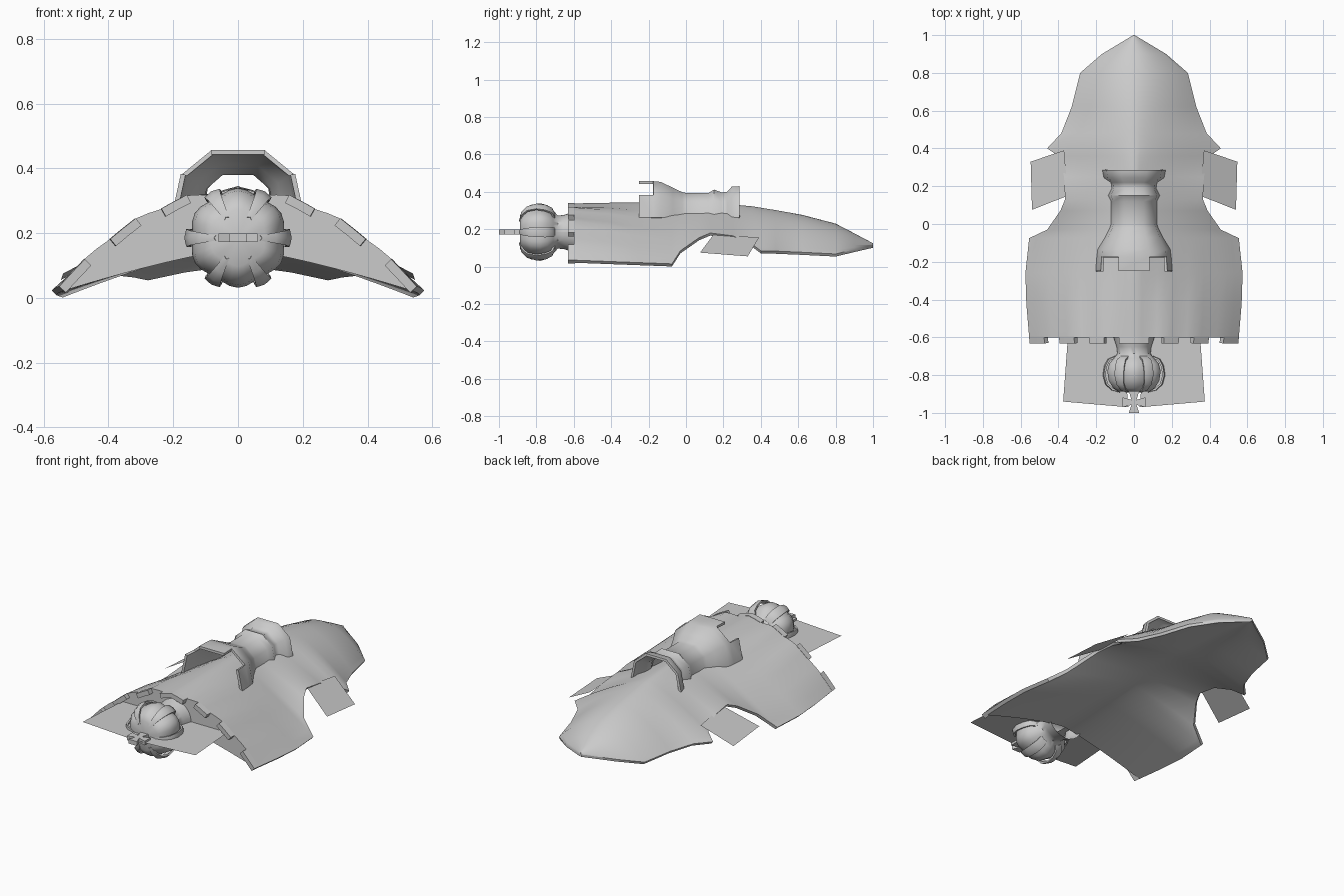
import bpy
from math import sin, cos, pi, radians
from mathutils import Vector

if "Cube" in bpy.data.objects:
    bpy.data.objects.remove(bpy.data.objects["Cube"])


def make(name, verts, faces, thick=0.0, angle=35):
    """Mesh object, optionally thickened inward, smooth with sharp creases."""
    me = bpy.data.meshes.new(name)
    me.from_pydata(verts, [], faces)
    ob = bpy.data.objects.new(name, me)
    bpy.context.collection.objects.link(ob)
    bpy.ops.object.select_all(action='DESELECT')
    bpy.context.view_layer.objects.active = ob
    ob.select_set(True)
    if thick:
        m = ob.modifiers.new("thickness", 'SOLIDIFY')
        m.thickness, m.offset = thick, -1
        bpy.ops.object.modifier_apply(modifier=m.name)
    bpy.ops.object.shade_smooth_by_angle(angle=radians(angle))
    return ob


def grid(name, rows, keep=lambda i, j: True, extra=(), **kw):
    """Skin a list of equally long point rows."""
    n = len(rows[0])
    faces = [(i*n+j, i*n+j+1, (i+1)*n+j+1, (i+1)*n+j)
             for i in range(len(rows)-1) for j in range(n-1) if keep(i, j)]
    return make(name, [p for r in rows for p in r], faces + list(extra), **kw)


# Draped body: y, half width, edge height, crest height, roundness, underside crest
stations = [(-.60, .555, .035, .33, 2.1, .15), (-.42, .57, .028, .337, 1.7, .155),
            (-.26, .575, .022, .343, 1.35, .16), (-.075, .555, .015, .345, 1.2, .165),
            (-.03, .46, .085, .345, 1.1, .17), (.07, .39, .155, .342, 1.0, .175),
            (.13, .365, .18, .34, 1.0, .18), (.25, .37, .165, .332, 1.1, .175),
            (.36, .40, .115, .322, 1.25, .165), (.4, .46, .085, .315, 1.35, .16),
            (.48, .385, .083, .302, 1.5, .155), (.62, .33, .077, .277, 1.7, .145),
            (.8, .285, .068, .23, 1.9, .13), (.9, .17, .092, .178, 2, .12),
            (1.0, .003, .115, .125, 2, .113)]
SEG = 28
US = [2*k/SEG - 1 for k in range(SEG + 1)]


def top_row(y, w, e, t, p):
    fold = .008 * max(0, min(1, (-y - .2) / .4))
    return [(u*w, y, e + (t - e)*(1 - abs(u)**p) + fold*cos(u*7*pi)*(1 - u*u)) for u in US]


rows = []
for y, w, e, t, p, b in stations:
    lo = e - .014
    under = [(u*w*.975, y, lo + (b - lo)*(1 - abs(u)**1.3)) for u in reversed(US)]
    top = top_row(y, w, e, t, p)
    rows.append(top + under + top[:1])
n, m = len(rows[0]), SEG + 1
last = (len(stations) - 1)*n
front = [(j, 2*m-1-j, 2*m-2-j, j+1) for j in range(SEG)]
back = [tuple(last + i for i in f[::-1]) for f in front]
grid("body_drape", rows, extra=front + back, angle=45)

# Tabs along the front hem
hem = [top_row(y, w, .035, .332, 2.1) for y, w in ((-.632, .552), (-.595, .556))]
grid("hem_tabs", hem, keep=lambda i, j: int(abs(US[j] + 1/SEG)*7) % 2 == 0,
     thick=.028, angle=30)

# Faceted saddle arch: y, half width, top height
saddle = [(-.25, .203, .457), (-.175, .197, .457), (-.135, .192, .453), (-.07, .155, .422),
          (-.02, .132, .398), (.0, .126, .394), (.12, .126, .394), (.15, .14, .412),
          (.19, .122, .397), (.22, .126, .40), (.245, .16, .428), (.285, .167, .43)]
arch = [(-1, 0), (-.87, .62), (-.41, 1), (.41, 1), (.87, .62), (1, 0)]
grid("saddle_arch", [[(a*w, y, .262 + b*(t - .262)) for a, b in arch] for y, w, t in saddle],
     keep=lambda i, j: i > 0 or j % 2 == 0, thick=.015, angle=50)

# Rounded six-sided crown cap and neck, turned about the y axis
CZ = .185
profile = [(-.888, .001), (-.888, .08), (-.87, .108), (-.83, .132), (-.78, .14),
           (-.74, .13), (-.71, .105), (-.685, .088), (-.65, .092), (-.58, .115)]
N = 36
rows = []
for y, r in profile:
    row = []
    for k in range(N + 1):
        a = 2*pi*k/N
        f = 1 + (.05*(1 - cos(6*a)) if y < -.7 else 0)
        row.append((f*r*cos(a), y, CZ + f*r*sin(a)))
    rows.append(row)
grid("crown_cap", rows, angle=50)

# Six curved bands around the crown: y, radius, half width
band = [(-.70, .105, .024), (-.715, .14, .026), (-.75, .158, .028), (-.80, .166, .027),
        (-.85, .152, .022), (-.88, .12, .016), (-.892, .075, .008)]
for k in range(6):
    a = k*pi/3
    rad, tan = Vector((cos(a), 0, sin(a))), Vector((-sin(a), 0, cos(a)))
    rows = []
    for y, r, hw in band:
        c = Vector((0, y, CZ)) + rad*(r - .006)
        rows.append([c - tan*hw, c + rad*.006, c + tan*hw])
    grid(f"crown_band_{k+1}", rows, thick=.01, angle=40)

# Flared cross on the crown tip
cross = [(.013, .013), (.06, .026), (.06, -.026), (.013, -.013), (.028, -.056),
         (-.028, -.056), (-.013, -.013), (-.06, -.026), (-.06, .026), (-.013, .013),
         (-.028, .06), (.028, .06)]
c = len(cross)
verts = [(x, y - .944, CZ + h) for h in (-.012, .014) for x, y in cross]
faces = [tuple(range(c, 2*c))[::-1], tuple(range(c))]
faces += [(i, i+c, (i+1) % c + c, (i+1) % c) for i in range(c)]
make("crown_cross", verts, faces)

# Flat sheets: side flaps and front panels
for s, side in ((-1, "left"), (1, "right")):
    make(f"side_flap_{side}",
         [(s*.35, .15, .175), (s*.37, .39, .155), (s*.547, .33, .055), (s*.54, .075, .075)],
         [(0, 1, 2, 3)])
    make(f"front_panel_{side}",
         [(s*.06, -.6, .187), (s*.35, -.6, .187), (s*.375, -.94, .187), (s*.03, -.97, .187)],
         [(0, 1, 2, 3)])
